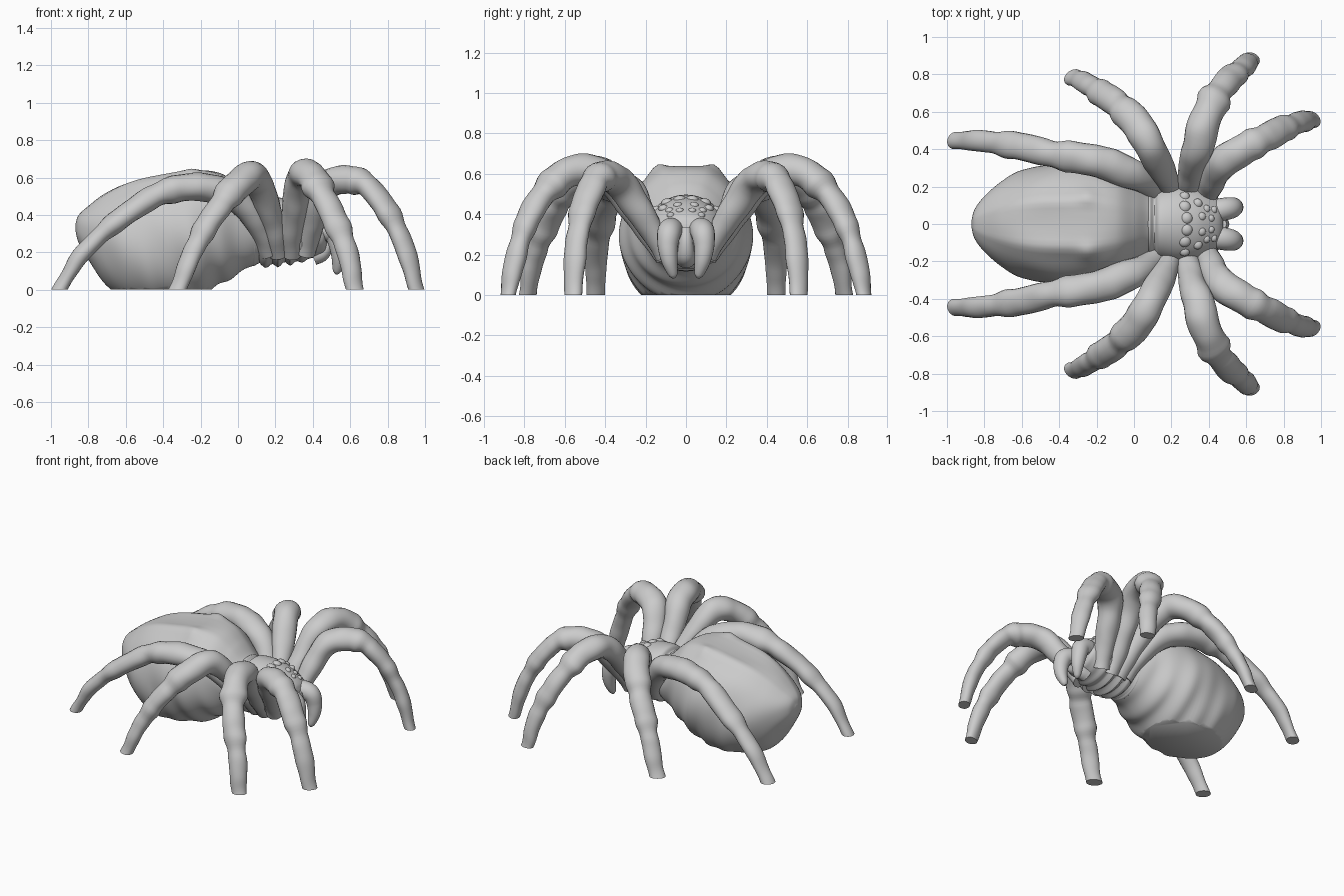
import bpy, bmesh, math
from mathutils import Vector, noise

if "Cube" in bpy.data.objects:
    bpy.data.objects.remove(bpy.data.objects["Cube"])

def spline(pts, u):
    """Catmull-Rom through tuples of any length, u in 0..len-1."""
    n = len(pts) - 1
    i = min(int(u), n - 1)
    t = u - i
    p1, p2 = pts[i], pts[i + 1]
    p0 = pts[i - 1] if i > 0 else [2 * a - b for a, b in zip(p1, p2)]
    p3 = pts[i + 2] if i + 2 <= n else [2 * b - a for a, b in zip(p1, p2)]
    return [0.5 * (2 * b + (c - a) * t + (2 * a - 5 * b + 4 * c - d) * t * t
                   + (3 * b - a - 3 * c + d) * t ** 3)
            for a, b, c, d in zip(p0, p1, p2, p3)]

def gauss(v, c, w):
    return math.exp(-((v - c) / w) ** 2)

def make(name, rings):
    """Skin rings of points, trim flat at the ground, shade smooth."""
    bm = bmesh.new()
    vr = [[bm.verts.new(p) for p in r] for r in rings]
    n = len(vr[0])
    for a, b in zip(vr, vr[1:]):
        for k in range(n):
            bm.faces.new((a[k], a[(k + 1) % n], b[(k + 1) % n], b[k]))
    bm.faces.new(vr[0])
    bm.faces.new(vr[-1])
    bmesh.ops.bisect_plane(bm, geom=bm.verts[:] + bm.edges[:] + bm.faces[:],
                           plane_co=(0, 0, 0), plane_no=(0, 0, -1), clear_outer=True)
    edges = [e for e in bm.edges if e.is_boundary]
    if edges:
        bmesh.ops.holes_fill(bm, edges=edges, sides=0)
    bmesh.ops.recalc_face_normals(bm, faces=bm.faces)
    me = bpy.data.meshes.new(name)
    bm.to_mesh(me)
    bm.free()
    finish(bpy.data.objects.new(name, me))

def finish(ob):
    if ob.name not in bpy.context.collection.objects:
        bpy.context.collection.objects.link(ob)
    bpy.ops.object.select_all(action='DESELECT')
    ob.select_set(True)
    bpy.context.view_layer.objects.active = ob
    bpy.ops.object.shade_smooth_by_angle(angle=math.radians(50))

def tube(name, pts, side, steps=10, sides=20, joints=(), lump=0.0, widen=0.0):
    """Limb through (x, y, z, radius) points, mirrored by side, widening to an oval."""
    last = len(pts) - 1
    d = Vector(pts[-1][:3]) - Vector(pts[0][:3])
    across = Vector((-d.y, d.x, 0)).normalized()
    rings = []
    for i in range(last * steps + 1):
        u = i / steps
        x, y, z, r = spline(pts, u)
        e = 0.01
        a = Vector(spline(pts, max(u - e, 0))[:3])
        b = Vector(spline(pts, min(u + e, last))[:3])
        t = (b - a).normalized()
        s = (across - t * across.dot(t)).normalized()
        up = s.cross(t)
        for j in joints:
            r *= 1 + 0.11 * gauss(u, j, 0.18) - 0.08 * gauss(u, j + 0.35, 0.16)
        wide = 1 + widen * u / last
        ring = []
        for k in range(sides):
            q = 2 * math.pi * k / sides
            dirn = s * math.cos(q) * wide + up * math.sin(q)
            p = Vector((x, y, z)) + dirn * r
            p += dirn * lump * noise.noise(p * 9)
            ring.append((p.x, p.y * side, p.z))
        rings.append(ring)
    make(name, rings)

def body(name, stations, shape, steps=10, sides=72):
    """Loft of oval sections (x, top, bottom, half width) with surface detail."""
    rings = []
    for i in range((len(stations) - 1) * steps + 1):
        x, top, bot, w = spline(stations, i / steps)
        zc, h = (top + bot) / 2, (top - bot) / 2
        ring = []
        for k in range(sides):
            q = 2 * math.pi * k / sides
            f, dz = shape(x, math.cos(q), math.sin(q))
            ring.append((x, w * f * math.cos(q), zc + h * f * math.sin(q) + dz))
        rings.append(ring)
    make(name, rings)

# Abdomen: dorsal ridges and folded flanks
def abdomen_shape(x, c, s):
    up = max(0.0, s)
    mid = gauss(x, -0.4, 0.28) * up
    dz = mid * (0.022 * gauss(abs(c), 0.4, 0.12) - 0.016 * gauss(c, 0, 0.22))
    dz += 0.024 * up * gauss(x, -0.25, 0.05) * gauss(abs(c), 0.48, 0.12)
    flank = max(0.0, 0.55 - s) / 1.55
    f = 1 + 0.028 * flank * math.sin(46 * x + 3 * s) * gauss(x, -0.1, 0.4)
    f += 0.016 * math.sin(17 * x + 5 * s) * abs(c)
    return f, dz

body("abdomen", [(-.87, .35, .32, .014), (-.852, .4, .25, .08), (-.8, .45, .16, .15),
                 (-.71, .52, .03, .225), (-.6, .575, -.05, .285), (-.45, .615, -.09, .32),
                 (-.25, .648, -.055, .325), (-.1, .63, .025, .275), (0, .56, .085, .22),
                 (.08, .48, .13, .18), (.15, .45, .16, .15)], abdomen_shape)

# Head and thorax with collar grooves and ribbed underside
shell = [(.05, .44, .16, .15), (.08, .485, .13, .175), (.11, .465, .14, .165),
         (.14, .495, .125, .19), (.24, .49, .135, .205), (.34, .465, .15, .19),
         (.42, .42, .18, .155), (.46, .385, .2, .13), (.475, .35, .24, .085)]

def thorax_shape(x, c, s):
    low = max(0.0, 0.3 - s) / 1.3
    return 1 + 0.07 * low * math.sin(95 * x) * gauss(x, .24, .13), 0

body("thorax", shell, thorax_shape, steps=8)

# Rows of raised knobs and eyes on the shell: (x, y, radius)
def shell_top(x, y):
    for a, b in zip(shell, shell[1:]):
        if a[0] <= x <= b[0]:
            t = (x - a[0]) / (b[0] - a[0])
            _, top, bot, w = [p + (q - p) * t for p, q in zip(a, b)]
            return (top + bot) / 2 + (top - bot) / 2 * math.sqrt(1 - (y / w) ** 2)

knobs = [(.28, .03, .034), (.27, .09, .034), (.27, .145, .028), (.34, .11, .026),
         (.36, .04, .024), (.385, .08, .022), (.41, .03, .02), (.425, .075, .02)]
for x, y, r in knobs:
    for side in (1, -1):
        bpy.ops.mesh.primitive_uv_sphere_add(segments=16, ring_count=10, radius=r,
                                             location=(x, y * side, shell_top(x, y) - r * .35))
        ob = bpy.context.object
        ob.name = "eye_knob"
        ob.scale.z = 0.8
        finish(ob)

# Legs: hip to ground, shared radii, last point below ground to be trimmed
radii = [.055, .064, .076, .075, .065, .055, .045, .037]
legs = {
    "front_leg": [(.36, .1, .2), (.405, .2, .37), (.455, .31, .53), (.55, .38, .588),
                  (.68, .45, .56), (.80, .51, .42), (.895, .55, .21), (.955, .56, 0)],
    "second_leg": [(.28, .1, .19), (.30, .26, .42), (.345, .42, .6), (.385, .57, .61),
                   (.45, .7, .51), (.53, .79, .35), (.595, .85, .16), (.625, .88, 0)],
    "third_leg": [(.22, .1, .19), (.165, .26, .43), (.09, .41, .6), (.02, .53, .58),
                  (-.08, .63, .47), (-.175, .70, .33), (-.26, .755, .16), (-.322, .785, 0)],
    "rear_leg": [(.17, .1, .2), (.09, .21, .38), (-.04, .28, .51), (-.22, .34, .548),
                 (-.42, .372, .51), (-.64, .42, .37), (-.83, .44, .2), (-.955, .45, 0)],
}
for name, path in legs.items():
    pts = [p + (r,) for p, r in zip(path, radii)]
    a, b = pts[-2], pts[-1]
    pts.append(tuple(q + (q - p) * .5 for p, q in zip(a[:3], b[:3])) + (.036,))
    for side, tag in ((1, "left"), (-1, "right")):
        tube(f"{name}_{tag}", pts, side, joints=(3.7, 5.1), lump=.008, widen=.4)

# Fanged jaws and the small mouth between them
for side, tag in ((1, "left"), (-1, "right")):
    tube(f"jaw_{tag}", [(.40, .06, .3, .06), (.46, .075, .32, .062), (.515, .085, .3, .058),
                        (.535, .09, .24, .05), (.54, .082, .17, .04), (.53, .065, .105, .024),
                        (.527, .06, .083, .008)], side, steps=8)
tube("mouth", [(.4, 0, .18, .05), (.45, 0, .2, .045), (.475, 0, .26, .035),
               (.465, 0, .33, .03)], 1, steps=6)
